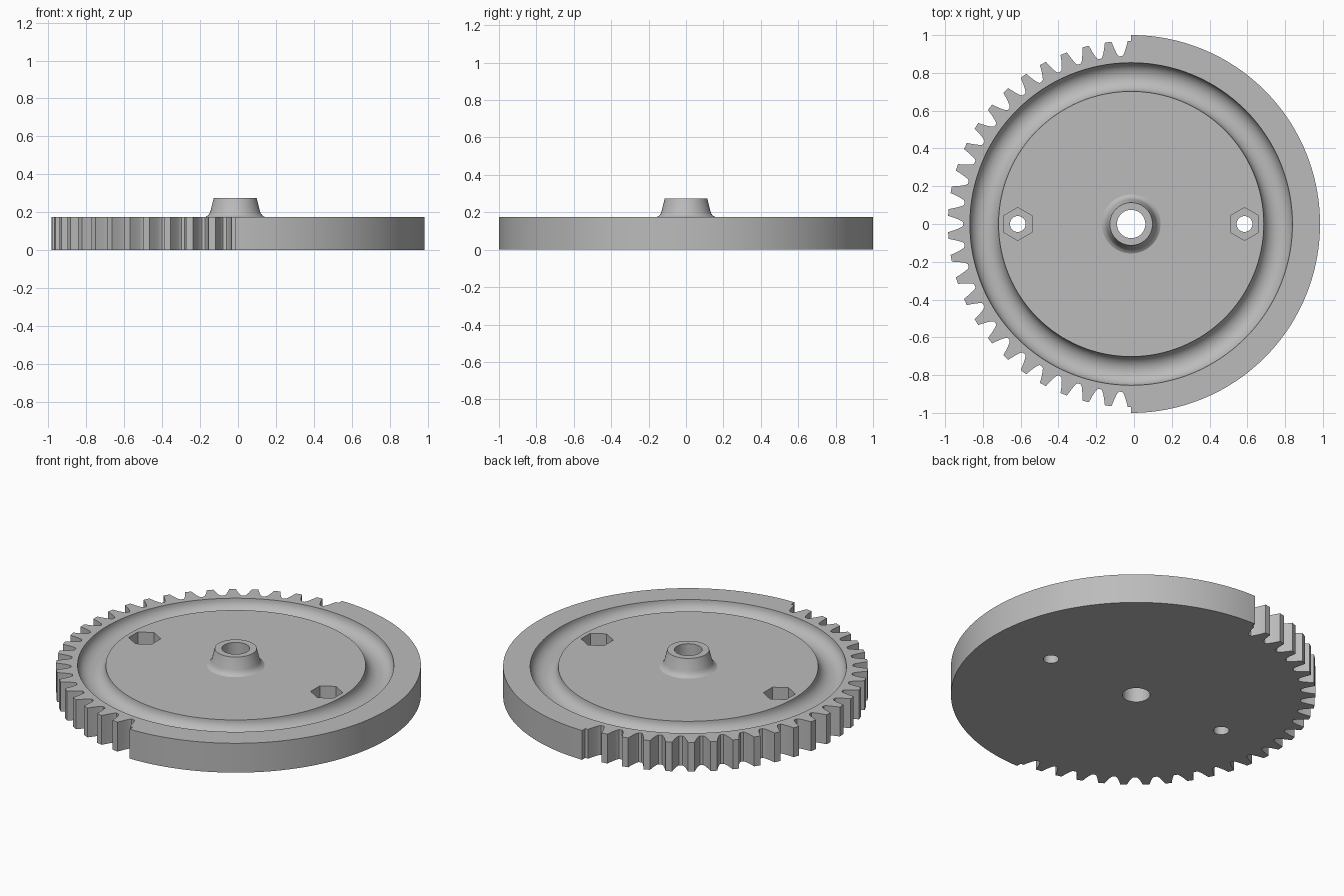
import bpy, bmesh, math
from math import cos, sin, pi, radians

if "Cube" in bpy.data.objects:
    bpy.data.objects.remove(bpy.data.objects["Cube"])

CX = -0.015          # gear axis
TOP = 0.175          # plate thickness
TEETH = 50           # pitch of a full circle, half of it is cut

grey = bpy.data.materials.new("grey")
grey.diffuse_color = (0.5, 0.5, 0.5, 1)
grey.use_nodes = True
grey.node_tree.nodes["Principled BSDF"].inputs["Base Color"].default_value = grey.diffuse_color


def add_object(name, bm):
    bmesh.ops.recalc_face_normals(bm, faces=bm.faces)
    me = bpy.data.meshes.new(name)
    bm.to_mesh(me)
    bm.free()
    ob = bpy.data.objects.new(name, me)
    bpy.context.collection.objects.link(ob)
    me.materials.append(grey)
    return ob


def prism(name, outline, z0, z1):
    bm = bmesh.new()
    low = [bm.verts.new((x, y, z0)) for x, y in outline]
    high = [bm.verts.new((x, y, z1)) for x, y in outline]
    bm.faces.new(low)
    bm.faces.new(high)
    n = len(low)
    for i in range(n):
        j = (i + 1) % n
        bm.faces.new((low[i], low[j], high[j], high[i]))
    return add_object(name, bm)


def lathe(name, profile, steps=128):
    """Revolve a closed (radius, z) profile around the gear axis."""
    bm = bmesh.new()
    rings = []
    for s in range(steps):
        a = 2 * pi * s / steps
        rings.append([bm.verts.new((CX + r * cos(a), r * sin(a), z)) for r, z in profile])
    n = len(profile)
    for s in range(steps):
        p, q = rings[s], rings[(s + 1) % steps]
        for i in range(n):
            j = (i + 1) % n
            bm.faces.new((p[i], p[j], q[j], q[i]))
    bmesh.ops.remove_doubles(bm, verts=bm.verts, dist=1e-5)
    bmesh.ops.dissolve_degenerate(bm, edges=bm.edges, dist=1e-5)
    return add_object(name, bm)


def circle(x, y, r, n, start=0.0):
    return [(x + r * cos(start + 2 * pi * i / n), y + r * sin(start + 2 * pi * i / n))
            for i in range(n)]


def combine(ob, other, operation):
    mod = ob.modifiers.new(operation, 'BOOLEAN')
    mod.operation, mod.solver, mod.object = operation, 'EXACT', other
    bpy.context.view_layer.objects.active = ob
    bpy.ops.object.modifier_apply(modifier=mod.name)
    bpy.data.objects.remove(other)


# Outline: plain rim on the right half, teeth on the left half
outline = [(cos(radians(a)), sin(radians(a))) for a in [-90 + 2 * i for i in range(91)]]
flank = [(0.018, 0.970), (0.023, 0.950), (0.029, 0.928), (0.036, 0.908),
         (0.041, 0.897), (0.047, 0.890)]       # half tooth: (half width, radius)
pitch = 2 * pi / TEETH
for k in range(TEETH // 2 + 1):
    a = pi / 2 + k * pitch
    rising = [] if k == 0 else [(-w, r) for w, r in reversed(flank)]
    falling = [] if k == TEETH // 2 else flank
    if k == 0:
        rising = [(0.0, 0.970)]
    if k == TEETH // 2:
        falling = [(0.0, 0.970)]
    for w, r in rising + falling:
        t = a + w / r
        outline.append((r * cos(t), r * sin(t)))
outline = [(x + CX, y) for x, y in outline]
gear = prism("half_toothed_gear", outline, 0, TOP)

# Round-bottomed ring groove
mid, half, depth = 0.778, 0.076, 0.07
groove = [(mid + half * cos(t), TOP - depth * sin(t))
          for t in [pi * i / 16 for i in range(17)]]
groove = [(mid + half, TOP + 0.05)] + groove + [(mid - half, TOP + 0.05)]
combine(gear, lathe("groove_cutter", groove), 'DIFFERENCE')

# Tapered hub with flared foot
hub = [(0, 0.275), (0.113, 0.275), (0.130, 0.207), (0.135, 0.194),
       (0.143, 0.183), (0.156, 0.175), (0.156, 0.1), (0, 0.1)]
combine(gear, lathe("hub", hub, 64), 'UNION')

# Axle bore
combine(gear, prism("bore_cutter", circle(CX, 0, 0.075, 64), -0.1, 0.4), 'DIFFERENCE')

# Bolt holes with hexagonal nut pockets
for side in (-1, 1):
    x = CX + side * 0.6
    combine(gear, prism("pocket_cutter", circle(x, 0, 0.087, 6, pi / 2), 0.085, 0.3), 'DIFFERENCE')
    combine(gear, prism("bolt_cutter", circle(x, 0, 0.042, 32), -0.1, 0.3), 'DIFFERENCE')

# Smooth curved walls, flat level faces
bpy.ops.object.select_all(action='DESELECT')
gear.select_set(True)
bpy.context.view_layer.objects.active = gear
bpy.ops.object.shade_smooth_by_angle(angle=radians(25))
for p in gear.data.polygons:
    if abs(p.normal.z) > 0.9999:
        p.use_smooth = False
